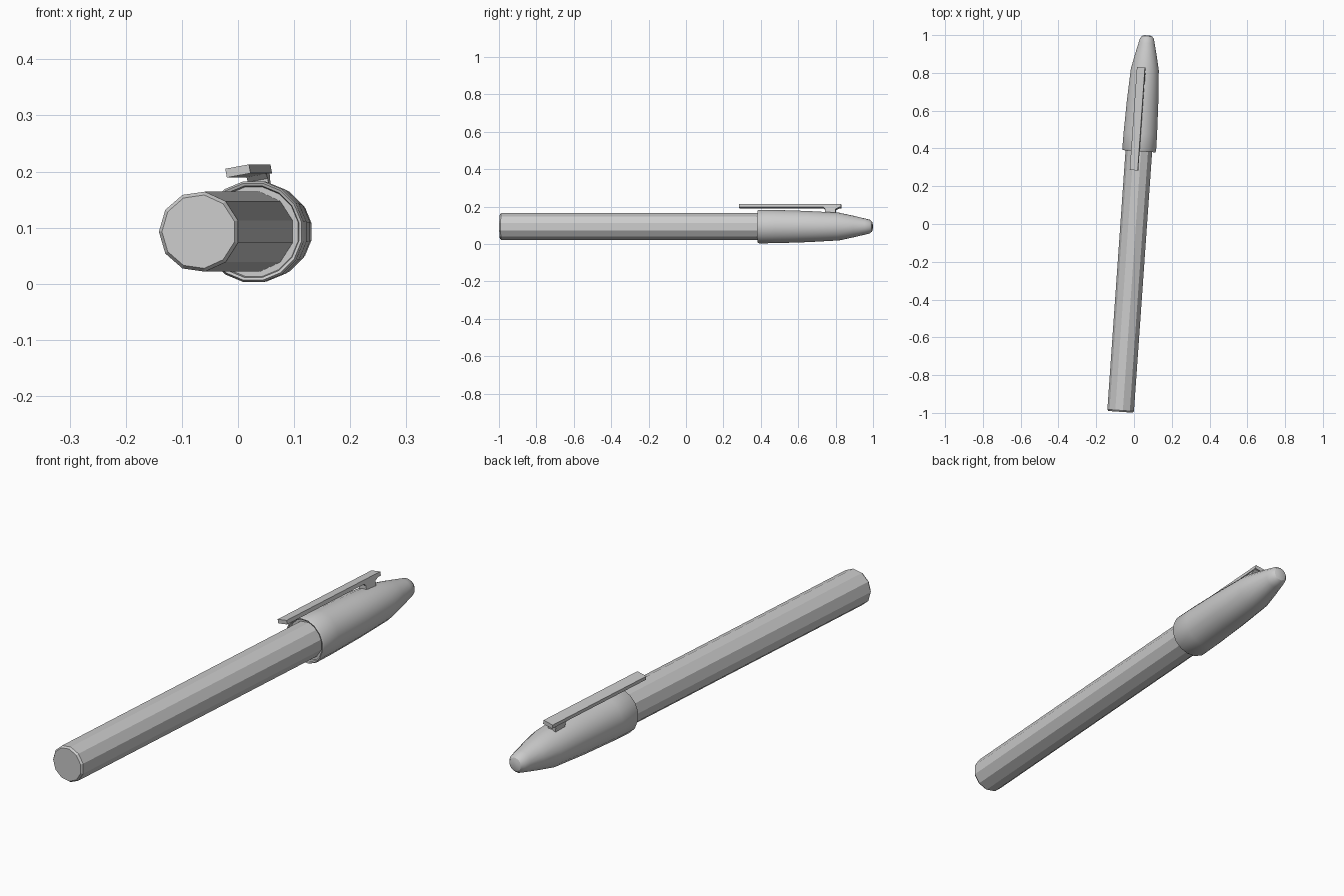
import bpy, bmesh, math
from mathutils import Matrix

if "Cube" in bpy.data.objects:
    bpy.data.objects.remove(bpy.data.objects["Cube"])

# Pen frame: local y runs along the pen, yawed slightly and resting near the ground
PEN = Matrix.Translation((0, 0, 0.0928)) @ Matrix.Rotation(-0.07, 4, 'Z')
ROLLED = PEN @ Matrix.Rotation(math.radians(-10.5), 4, 'Y')


def finish(name, bm, matrix, smooth=False):
    bmesh.ops.recalc_face_normals(bm, faces=bm.faces)
    bmesh.ops.transform(bm, matrix=matrix, verts=bm.verts)
    mesh = bpy.data.meshes.new(name)
    bm.to_mesh(mesh)
    bm.free()
    obj = bpy.data.objects.new(name, mesh)
    bpy.context.collection.objects.link(obj)
    if smooth:
        bpy.ops.object.select_all(action='DESELECT')
        obj.select_set(True)
        bpy.context.view_layer.objects.active = obj
        bpy.ops.object.shade_smooth_by_angle(angle=math.radians(30))
    return obj


def lathe(name, profile, sides, phase, smooth=False):
    """Sweep (y, radius) points around the pen axis and close both ends."""
    bm = bmesh.new()
    rings = []
    for y, r in profile:
        angles = [phase + 2 * math.pi * i / sides for i in range(sides)]
        rings.append([bm.verts.new((r * math.cos(a), y, r * math.sin(a))) for a in angles])
    for a, b in zip(rings, rings[1:]):
        for i in range(sides):
            j = (i + 1) % sides
            bm.faces.new((a[i], a[j], b[j], b[i]))
    bm.faces.new(rings[0])
    bm.faces.new(rings[-1])
    return finish(name, bm, PEN, smooth)


def prism(name, outline, width):
    """Extrude a (y, z) side outline across the pen."""
    bm = bmesh.new()
    face = bm.faces.new([bm.verts.new((-width / 2, y, z)) for y, z in outline])
    new = bmesh.ops.extrude_face_region(bm, geom=[face])['geom']
    bmesh.ops.translate(bm, vec=(width, 0, 0),
                        verts=[v for v in new if isinstance(v, bmesh.types.BMVert)])
    return finish(name, bm, ROLLED)


# Faceted barrel with a small bevel at its end
lathe("barrel", [(-0.997, 0.066), (-0.989, 0.072), (0.42, 0.072)], 11, math.pi)

# Tapered cap, starting from the recess inside its rim
lathe("cap", [(0.402, 0.070), (0.402, 0.081), (0.388, 0.083), (0.386, 0.088),
              (0.393, 0.0915), (0.48, 0.0905), (0.65, 0.085), (0.82, 0.0755),
              (0.90, 0.058), (0.96, 0.0435), (0.985, 0.037), (0.997, 0.027),
              (1.001, 0.014)],
      16, math.pi / 16, True)

# Pocket clip and the flared post holding it
prism("clip", [(0.284, 0.102), (0.831, 0.102), (0.831, 0.118), (0.284, 0.118)], 0.043)
prism("clip_post", [(0.745, 0.070), (0.80, 0.070), (0.802, 0.093), (0.822, 0.1025),
                    (0.735, 0.1025), (0.745, 0.093)], 0.036)
